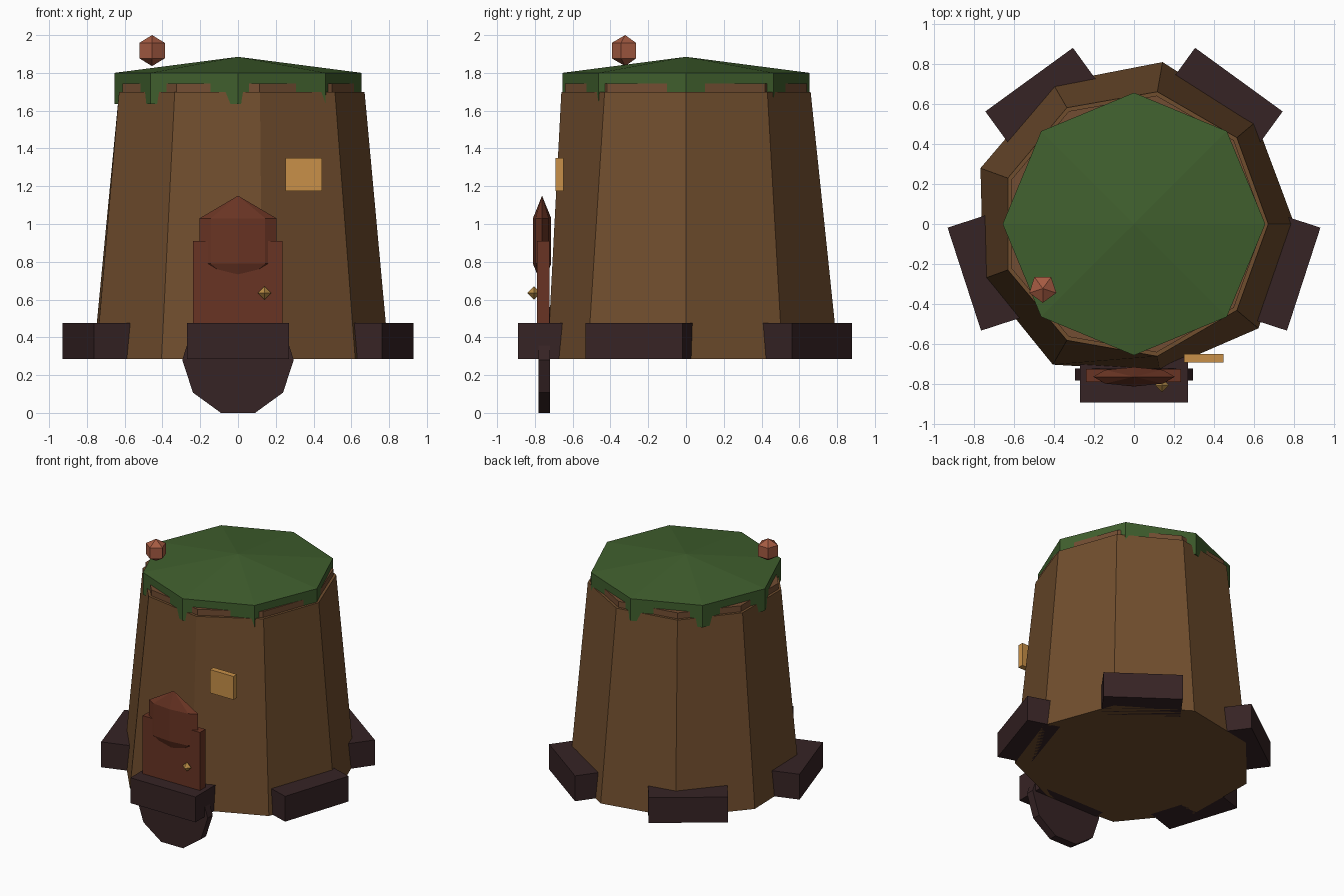
import bpy, bmesh
from math import sin, cos, pi, radians
from mathutils import Matrix, Vector

cube = bpy.data.objects.get("Cube")
if cube:
    bpy.data.objects.remove(cube, do_unlink=True)


def material(name, rgb):
    m = bpy.data.materials.new(name)
    m.use_nodes = True
    m.diffuse_color = (*rgb, 1)
    bsdf = next(n for n in m.node_tree.nodes if n.type == 'BSDF_PRINCIPLED')
    bsdf.inputs["Base Color"].default_value = (*rgb, 1)
    return m


bark = material("bark_brown", (.162, .075, .027))
ring_wood = material("ring_wood", (.17, .075, .032))
moss = material("moss_green", (.051, .115, .027))
root_dark = material("root_dark", (.037, .017, .018))
door_red = material("door_red", (.14, .034, .017))
window_amber = material("window_amber", (.58, .28, .065))
knob_gold = material("knob_gold", (.48, .26, .06))
berry_red = material("berry_red", (.38, .105, .055))


def finish(name, bm, mat, matrix=Matrix()):
    bmesh.ops.transform(bm, matrix=matrix, verts=bm.verts)
    bmesh.ops.recalc_face_normals(bm, faces=bm.faces)
    mesh = bpy.data.meshes.new(name)
    bm.to_mesh(mesh)
    bm.free()
    mesh.materials.append(mat)
    ob = bpy.data.objects.new(name, mesh)
    bpy.context.collection.objects.link(ob)
    return ob


def box(name, centre, size, mat, angle=0):
    bm = bmesh.new()
    bmesh.ops.create_cube(bm, size=1)
    bmesh.ops.scale(bm, vec=size, verts=bm.verts)
    return finish(name, bm, mat, Matrix.Translation(centre) @ Matrix.Rotation(angle, 4, 'Z'))


def ball(name, centre, size, segments, rings, mat, angle=0):
    bm = bmesh.new()
    bmesh.ops.create_uvsphere(bm, u_segments=segments, v_segments=rings, radius=1)
    bmesh.ops.rotate(bm, matrix=Matrix.Rotation(angle, 3, 'Z'), verts=bm.verts)
    bmesh.ops.scale(bm, vec=size, verts=bm.verts)
    return finish(name, bm, mat, Matrix.Translation(centre))


def loft(name, rings, mat, apex=None, matrix=Matrix()):
    """Join rings of (radii, z); close below, and above with a cap or an apex."""
    bm = bmesh.new()
    loops = []
    for radii, z in rings:
        n = len(radii)
        loops.append([bm.verts.new((r * cos(2 * pi * i / n), r * sin(2 * pi * i / n), z))
                      for i, r in enumerate(radii)])
    for low, high in zip(loops, loops[1:]):
        for i in range(n):
            j = (i + 1) % n
            bm.faces.new((low[i], low[j], high[j], high[i]))
    bm.faces.new(loops[0][::-1])
    if apex is None:
        bm.faces.new(loops[-1])
    else:
        tip = bm.verts.new((0, 0, apex))
        for i in range(n):
            bm.faces.new((loops[-1][i], loops[-1][(i + 1) % n], tip))
    return finish(name, bm, mat, matrix)


# Uneven nine-sided stump, with a raised ring at the top
base_radii = [.80, .795, .82, .81, .815, .80, .81, .745, .81]
loft("trunk", [(base_radii, .285), ([.67] * 9, 1.70)], bark)
loft("growth_ring", [([.65] * 9, 1.66), ([.65] * 9, 1.745)], ring_wood)

# Moss cap with a shallow peak
loft("moss_cap", [([.655] * 8, 1.635), ([.655] * 8, 1.80)], moss, apex=1.885)

# Five block roots around the base
for i in range(5):
    a = radians(-90 + 72 * i)
    box(f"root_{i + 1}", (.77 * cos(a), .77 * sin(a), .38), (.24, .54, .19), root_dark, a)

# Upright ten-sided doorstep disc
stand = Matrix.Translation((0, -.75, .281)) @ Matrix.Rotation(pi / 2, 4, 'X') @ Matrix.Rotation(0, 4, 'Z')
loft("doorstep", [([.295] * 10, -.03), ([.295] * 10, .03)], root_dark, matrix=stand)

# Door with a faceted top, and its knob
box("door", (-.002, -.755, .60), (.475, .065, .62), door_red)
ball("door_arch", (0, -.762, .91), (.235, .056, .24), 8, 3, door_red)
ball("door_knob", (.14, -.805, .635), (.035, .035, .035), 4, 2, knob_gold)

# Window
box("window", (.348, -.67, 1.262), (.195, .042, .175), window_amber)

# Berry resting on the moss
ball("berry", (-.455, -.322, 1.918), (.082, .082, .082), 5, 3, berry_red, pi)
